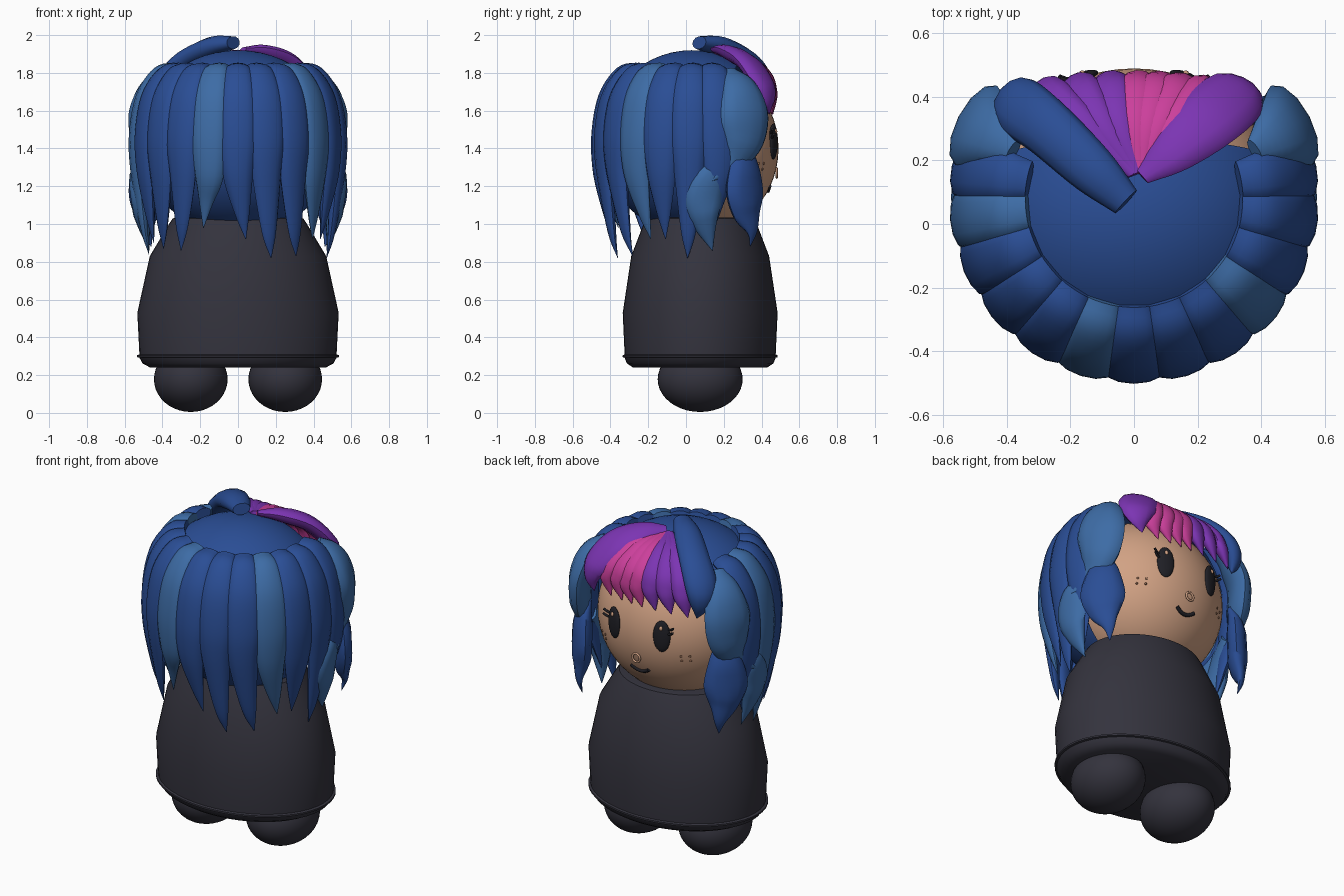
import bpy, bmesh, math
from mathutils import Vector, Matrix

if "Cube" in bpy.data.objects:
    bpy.data.objects.remove(bpy.data.objects["Cube"])


def material(name, r, g, b):
    m = bpy.data.materials.new(name)
    m.use_nodes = True
    m.diffuse_color = (r, g, b, 1)
    m.node_tree.nodes["Principled BSDF"].inputs["Base Color"].default_value = (r, g, b, 1)
    return m


CHARCOAL = material("charcoal cloth", .034, .033, .047)
SKIN = material("skin", .64, .36, .23)
BLUE = material("dark blue hair", .023, .075, .3)
LIGHT = material("light blue hair", .047, .15, .38)
PURPLE = material("purple hair", .2, .035, .45)
PINK = material("pink hair", .6, .05, .33)
BLACK = material("black", .014, .014, .019)
BROWN = material("freckle brown", .25, .12, .07)

HEAD = Vector((0, .05, 1.40))
HEAD_R = Vector((.47, .44, .46))


def finish(name, bm, mat, angle=50):
    bmesh.ops.recalc_face_normals(bm, faces=bm.faces)
    me = bpy.data.meshes.new(name)
    bm.to_mesh(me)
    bm.free()
    me.materials.append(mat)
    ob = bpy.data.objects.new(name, me)
    bpy.context.collection.objects.link(ob)
    bpy.ops.object.select_all(action='DESELECT')
    ob.select_set(True)
    bpy.context.view_layer.objects.active = ob
    bpy.ops.object.shade_smooth_by_angle(angle=math.radians(angle))
    return ob


def loft(name, rings, mat, angle=50):
    """Skin a list of equal point rings and close both ends."""
    bm = bmesh.new()
    rows = [[bm.verts.new(p) for p in ring] for ring in rings]
    n = len(rows[0])
    for a, b in zip(rows, rows[1:]):
        for i in range(n):
            bm.faces.new((a[i], a[(i + 1) % n], b[(i + 1) % n], b[i]))
    bm.faces.new(rows[0])
    bm.faces.new(rows[-1])
    return finish(name, bm, mat, angle)


def ellipsoid(name, centre, radii, mat, turn=0, seg=40, cut=None):
    """Ball with optional removal of everything beyond a (point, normal) plane."""
    bm = bmesh.new()
    mtx = Matrix.Translation(centre) @ Matrix.Rotation(turn, 4, 'Z') @ Matrix.Diagonal((*radii, 1))
    bmesh.ops.create_uvsphere(bm, u_segments=seg, v_segments=seg // 2, radius=1, matrix=mtx)
    if cut:
        bmesh.ops.bisect_plane(bm, geom=bm.verts[:] + bm.edges[:] + bm.faces[:],
                               plane_co=cut[0], plane_no=cut[1], clear_outer=True)
    return finish(name, bm, mat)


def spline(points, steps):
    """Catmull-Rom samples through points."""
    pts = [Vector(p) for p in points]
    pts = [pts[0] * 2 - pts[1]] + pts + [pts[-1] * 2 - pts[-2]]
    out = []
    for a, b, c, d in zip(pts, pts[1:], pts[2:], pts[3:]):
        for k in range(steps):
            t = k / steps
            out.append((b * 2 + (c - a) * t + (a * 2 - b * 5 + c * 4 - d) * t * t
                        + (b * 3 - a - c * 3 + d) * t ** 3) / 2)
    return out + [pts[-2]]


def lock(name, points, thick, mat, centre=HEAD, sides=12):
    """Flattened strand through (x, y, z, half width), facing away from centre."""
    path = spline(points, 5)
    widest = max(p[3] for p in path)
    rings = []
    for i, p in enumerate(path):
        pos = p.to_3d()
        tan = (path[min(i + 1, len(path) - 1)] - path[max(i - 1, 0)]).to_3d().normalized()
        out = pos - centre
        out = (out - tan * out.dot(tan)).normalized()
        side = tan.cross(out)
        w = max(p[3], .002)
        h = thick * min(1, w / widest * 1.2)
        rings.append([pos + side * w * math.cos(a) + out * h * math.sin(a)
                      for a in (math.tau * k / sides for k in range(sides))])
    return loft(name, rings, mat)


def tube(name, points, radius, mat, cyclic=False):
    cu = bpy.data.curves.new(name, 'CURVE')
    cu.dimensions = '3D'
    cu.bevel_depth = radius
    cu.bevel_resolution = 2
    cu.use_fill_caps = True
    sp = cu.splines.new('POLY')
    sp.points.add(len(points) - 1)
    for q, p in zip(sp.points, points):
        q.co = (*p, 1)
    sp.use_cyclic_u = cyclic
    cu.materials.append(mat)
    ob = bpy.data.objects.new(name, cu)
    bpy.context.collection.objects.link(ob)
    return ob


def on_face(x, z, lift=0):
    k = 1 - (x / HEAD_R.x) ** 2 - ((z - HEAD.z) / HEAD_R.z) ** 2
    return Vector((x, HEAD.y + HEAD_R.y * math.sqrt(max(k, 0)) + lift, z))


# Body: tapered oval with a thin hem
profile = [(.24, .465, .355), (.262, .505, .388), (.292, .522, .40), (.295, .535, .41), (.305, .535, .41),
           (.31, .522, .4), (.53, .533, .41), (.83, .467, .365), (1.0, .365, .30), (1.03, .345, .285),
           (1.035, .32, .265)]
loft("body", [[(a * math.cos(t), .075 + b * math.sin(t), z)
               for t in (math.tau * k / 48 for k in range(48))] for z, a, b in profile], CHARCOAL, 35)

# Feet, head and hair cap
for s, side in ((1, "left"), (-1, "right")):
    ellipsoid(side + "_foot", (s * .25, .075, .178), (.195, .225, .173), CHARCOAL)
ellipsoid("head", HEAD, HEAD_R, SKIN, seg=56)
ellipsoid("hair_cap", (0, .03, 1.435), (.53, .48, .485), BLUE, seg=56, cut=((0, .22, 1.65), (0, 1, -.25)))

# Hanging locks around the sides and back, each with its tip height and sideways swing
strand = [(.335, 1.825, .06), (.42, 1.795, .08), (.505, 1.665, .096), (.54, 1.46, .098), (.53, 1.26, .08)]
tips = [(.95, -3), (.82, -2), (.92, 0), (.92, 6), (.83, 7), (.82, 5), (.92, 5),
        (.98, -6), (.86, -6), (.87, -6), (.9, -3), (.84, 0), (.95, 3)]
for i, (tip, swing) in enumerate(tips):
    def at(r, z, w, turn=0):
        a = math.radians(10 - i * 16.67 + turn)
        return (r * math.cos(a), .08 + r * math.sin(a), z, w)
    pts = [at(*row) for row in strand]
    pts += [at(.50, tip + .14, .04, swing * .5), at(.475, tip, .002, swing)]
    lock(f"back_lock_{i + 1}", pts, .042, LIGHT if i in (3, 7, 11) else BLUE)

# Locks framing the face
for s, side in ((1, "left"), (-1, "right")):
    def mirrored(pts):
        return [(s * x, y, z, w) for x, y, z, w in pts]
    lock(side + "_upper_side_lock", mirrored([
        (.38, .23, 1.81, .04), (.45, .28, 1.73, .10), (.495, .31, 1.59, .14), (.50, .30, 1.44, .12),
        (.515, .24, 1.31, .055), (.57, .14, 1.23, .002)]), .06, LIGHT)
    lock(side + "_lower_front_lock", mirrored([
        (.45, .29, 1.44, .03), (.475, .305, 1.34, .085), (.485, .31, 1.18, .125), (.48, .32, 1.06, .09),
        (.475, .35, .96, .035), (.46, .34, .88, .002)]), .055, BLUE, centre=Vector((s * .24, .08, 1.2)))
    lock(side + "_lower_rear_lock", mirrored([
        (.49, .20, 1.31, .04), (.525, .13, 1.24, .085), (.52, .09, 1.12, .1), (.50, .10, 1, .065),
        (.47, .14, .86, .002)]), .045, LIGHT)

# Fringe: narrow strands fanning from the crown
fan = [(.23, PINK), (.15, PINK), (.08, PINK), (.01, PINK), (-.08, PURPLE), (-.18, PURPLE), (-.28, PURPLE)]
for i, (x, mat) in enumerate(fan):
    y = .45 - .35 * x * x
    lock(f"fringe_strand_{i + 1}", [
        (.02 + x * .08, .16, 1.91, .02), (x * .55, .31, 1.87, .05), (x * .9, y - .03, 1.785, .065),
        (x, y, 1.69, .055), (x - .035, y + .01, 1.58, .002)], .035, mat)
lock("fringe_sweep", [(.025, .15, 1.92, .03), (.12, .23, 1.905, .08), (.23, .33, 1.85, .11),
                      (.31, .40, 1.75, .105), (.33, .435, 1.66, .065), (.31, .44, 1.58, .002)], .045, PURPLE,
     centre=Vector((0, -.2, 1.25)))
lock("crown_sweep", [(-.025, .07, 1.96, .05), (-.13, .17, 1.94, .078), (-.27, .30, 1.87, .09),
                     (-.36, .37, 1.77, .095), (-.38, .40, 1.67, .065), (-.36, .41, 1.58, .002)], .055, BLUE,
     centre=Vector((0, .15, 1.35)))

# Eyes, highlights, lashes and freckles
for s, side in ((1, "left"), (-1, "right")):
    ellipsoid(side + "_eye", on_face(s * .16, 1.437), (.05, .018, .095), BLACK, -s * .33, 24)
    ellipsoid(side + "_eye_highlight", on_face(s * .163, 1.49, .02), (.011, .01, .014), SKIN, -s * .33, 12)
    for k in range(2):
        z = 1.455 + k * .025
        tube(f"{side}_lash_{k + 1}", [on_face(s * .19, z, .004), on_face(s * .215, z + .006, .02),
                                      on_face(s * .235, z + .02, .04)], .007, BLACK)
    for k in range(4):
        ellipsoid(f"{side}_freckle_{k + 1}", on_face(s * (.255 + .04 * (k % 2)), 1.29 + .03 * (k // 2)),
                  (.007, .005, .007), BROWN, -s * .5, 10)

# Nose ring and smile
nose = on_face(0, 1.27, .008)
tube("nose_ring", [nose + Vector((.025 * math.cos(t), 0, .025 * math.sin(t)))
                   for t in (math.tau * k / 20 for k in range(20))], .006, SKIN, True)
tube("smile", [on_face(x, 1.175 + 7 * x * x) for x in (k * .01 for k in range(-6, 7))], .011, BLACK)
